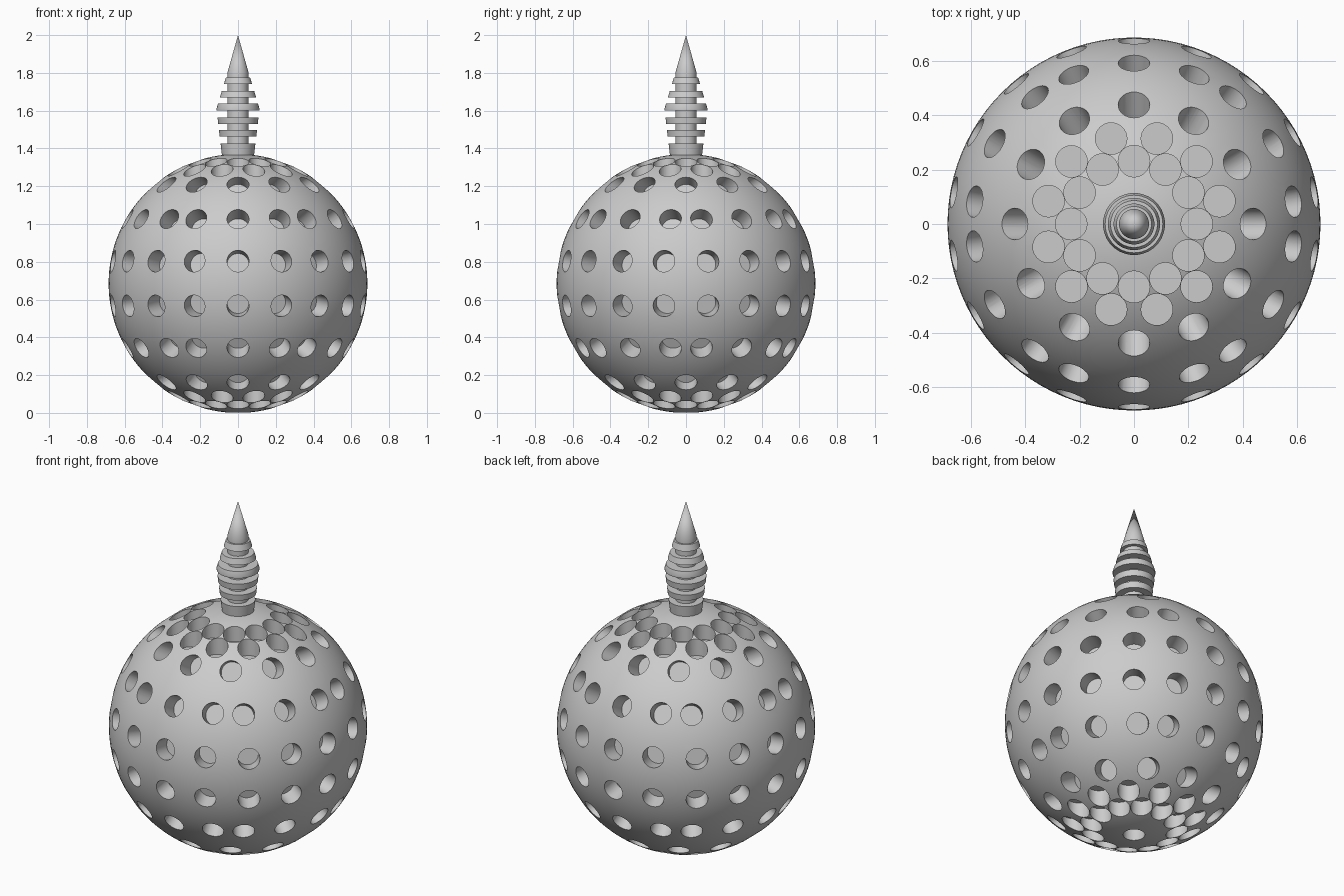
import bpy, bmesh
from math import radians, sin, cos
from mathutils import Vector, Matrix

if "Cube" in bpy.data.objects:
    bpy.data.objects.remove(bpy.data.objects["Cube"], do_unlink=True)

R = 0.685            # ball radius, also its centre height
HOLE_R = 0.058


def new_object(name, bm):
    mesh = bpy.data.meshes.new(name)
    bm.to_mesh(mesh)
    bm.free()
    obj = bpy.data.objects.new(name, mesh)
    bpy.context.collection.objects.link(obj)
    return obj


def direction(lat, az):
    """Unit vector; azimuth is measured from the front."""
    a, b = radians(lat), radians(az)
    return Vector((cos(a) * sin(b), -cos(a) * cos(b), sin(a)))


def add_drill(bm, lat, az, tilt, depth):
    """Cylinder sunk into the ball at lat/az, with its axis at elevation tilt."""
    outside = 0.08
    axis = direction(tilt, az)
    middle = Vector((0, 0, R)) + direction(lat, az) * R + axis * (outside - depth) / 2
    turn = axis.to_track_quat('Z', 'Y').to_matrix().to_4x4()
    bmesh.ops.create_cone(bm, cap_ends=True, segments=32, radius1=HOLE_R,
                          radius2=HOLE_R, depth=outside + depth,
                          matrix=Matrix.Translation(middle) @ turn)


def cut_ring(ball, lat, tilt, depth, azimuths, sides):
    """Cut one ring of separate holes, so that its drills never overlap."""
    bm = bmesh.new()
    for az in azimuths:
        for side in sides:
            add_drill(bm, side * lat, az, side * tilt, depth)
    drills = new_object("hole_cutter", bm)
    drills.hide_render = True
    cut = ball.modifiers.new("holes", 'BOOLEAN')
    cut.operation = 'DIFFERENCE'
    cut.solver = 'MANIFOLD'
    cut.object = drills
    bpy.context.view_layer.objects.active = ball
    bpy.ops.object.modifier_apply(modifier=cut.name)
    bpy.data.objects.remove(drills, do_unlink=True)


def smooth(obj):
    bpy.ops.object.select_all(action='DESELECT')
    obj.select_set(True)
    bpy.context.view_layer.objects.active = obj
    bpy.ops.object.shade_smooth_by_angle(angle=radians(30))


# Ball
bm = bmesh.new()
bmesh.ops.create_uvsphere(bm, u_segments=96, v_segments=64, radius=R,
                          matrix=Matrix.Translation((0, 0, R)))
ball = new_object("perforated_ball", bm)

# Rings of holes, mirrored above and below the equator
both = (1, -1)
trios = [s + a for s in range(0, 360, 60) for a in (0, 22, 38)]
cut_ring(ball, 10, 10, 0.10, range(0, 360, 20), both)
cut_ring(ball, 30, 30, 0.10, trios, both)
cut_ring(ball, 50, 30, 0.10, range(0, 360, 30), both)
cut_ring(ball, 61.7, 90, 0.07, range(15, 360, 30), both)
cut_ring(ball, 70.3, 90, 0.07, range(0, 360, 30), both)
# Single hole under the ball
cut_ring(ball, 90, 90, 0.07, [0], [-1])
smooth(ball)

# Spire: a double cone envelope with grooves cut down to a core
CORE, WAIST, TIP_BASE = 0.055, 1.61, 1.805


def envelope(z):
    if z < WAIST:
        return 0.114 - (WAIST - z) * 0.118
    return 0.114 - (z - WAIST) * 0.3


profile = [(0, 1.34)]
fins = [(1.34, 1.426), (1.463, 1.497), (1.53, 1.565),
        (1.60, 1.637), (1.67, 1.703), (1.74, 1.775)]
for low, high in fins:
    heights = [low, WAIST, high] if low < WAIST < high else [low, high]
    profile.append((CORE, low))
    profile += [(envelope(z), z) for z in heights]
    profile.append((CORE, high))
profile += [(CORE, TIP_BASE), (0, 2.0)]

bm = bmesh.new()
verts = [bm.verts.new((r, 0, z)) for r, z in profile]
edges = [bm.edges.new(pair) for pair in zip(verts, verts[1:])]
bmesh.ops.spin(bm, geom=verts + edges, axis=(0, 0, 1), cent=(0, 0, 0),
               angle=radians(360), steps=48, use_duplicate=False)
bmesh.ops.remove_doubles(bm, verts=bm.verts, dist=0.0005)
bmesh.ops.recalc_face_normals(bm, faces=bm.faces)
smooth(new_object("finned_spire", bm))
